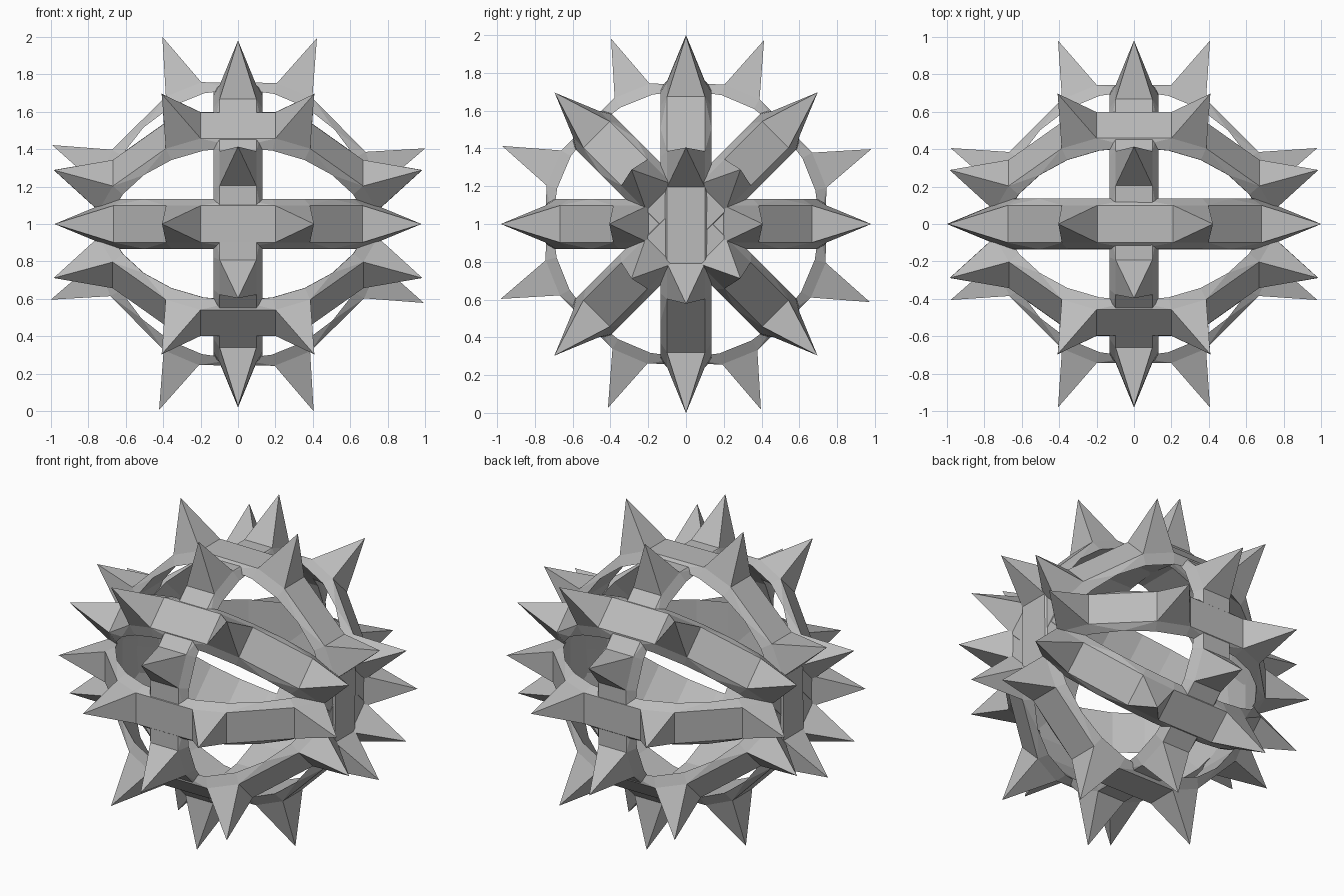
import bpy, bmesh
from math import radians, sin, cos
from mathutils import Matrix

cube = bpy.data.objects.get("Cube")
if cube:
    bpy.data.objects.remove(cube, do_unlink=True)

# One plain grey metal
grey = bpy.data.materials.new("grey metal")
grey.use_nodes = True
grey.diffuse_color = (0.5, 0.5, 0.5, 1)
grey.node_tree.nodes["Principled BSDF"].inputs["Base Color"].default_value = (0.5, 0.5, 0.5, 1)

OUTER, INNER, TIP = 0.783, 0.722, 1.08      # radii
OUTER_HALF, INNER_HALF = 0.1, 0.135         # half widths of the band
STEPS = 24


def spiked_ring(name, rotation, size=1.0, turn=0.0):
    """Tapered band with eight flat panels and eight square spikes."""
    bm = bmesh.new()

    def point(step, radius, z):
        a = radians(360 / STEPS * step + turn)
        return bm.verts.new((radius * cos(a), radius * sin(a), z))

    inner = [[point(k, INNER, s * INNER_HALF) for s in (-1, 1)] for k in range(STEPS)]
    outer = {k: [point(k, OUTER, s * OUTER_HALF) for s in (-1, 1)]
             for k in range(STEPS) if k % 3}

    # Inner surface
    for k in range(STEPS):
        a, b = inner[k], inner[(k + 1) % STEPS]
        bm.faces.new((a[0], a[1], b[1], b[0]))

    for k in range(1, STEPS, 3):
        # Spike segment
        n = k + 1
        a, b = outer[k], outer[n]
        tip = point(k + 0.5, TIP, 0)
        base = (a[0], b[0], b[1], a[1])
        for i in range(4):
            bm.faces.new((base[i], base[(i + 1) % 4], tip))
        for s in (0, 1):
            bm.faces.new((a[s], b[s], inner[n][s], inner[k][s]))

        # Flat panel up to the next spike
        m, e = (k + 2) % STEPS, (k + 3) % STEPS
        c = outer[e]
        bm.faces.new((b[0], c[0], c[1], b[1]))
        for s in (0, 1):
            bm.faces.new((b[s], inner[m][s], inner[n][s]))
            bm.faces.new((b[s], c[s], inner[m][s]))
            bm.faces.new((c[s], inner[e][s], inner[m][s]))

    bmesh.ops.recalc_face_normals(bm, faces=bm.faces)
    bm.transform(Matrix.Translation((0, 0, 1)) @ rotation @ Matrix.Scale(size, 4))
    mesh = bpy.data.meshes.new(name)
    bm.to_mesh(mesh)
    bm.free()
    mesh.materials.append(grey)
    obj = bpy.data.objects.new(name, mesh)
    bpy.context.collection.objects.link(obj)
    return obj


def about(axis, degrees):
    return Matrix.Rotation(radians(degrees), 4, axis)


# Four rings sharing the side-to-side axis, plus one crossing them
spiked_ring("upright_ring", about('X', 90), 1.0, -0.5)
spiked_ring("rising_ring", about('X', 45), 0.988)
spiked_ring("falling_ring", about('X', -45), 0.986)
spiked_ring("level_ring", about('X', 0), 0.983)
spiked_ring("cross_ring", about('Y', 90), 0.98, -0.5)
